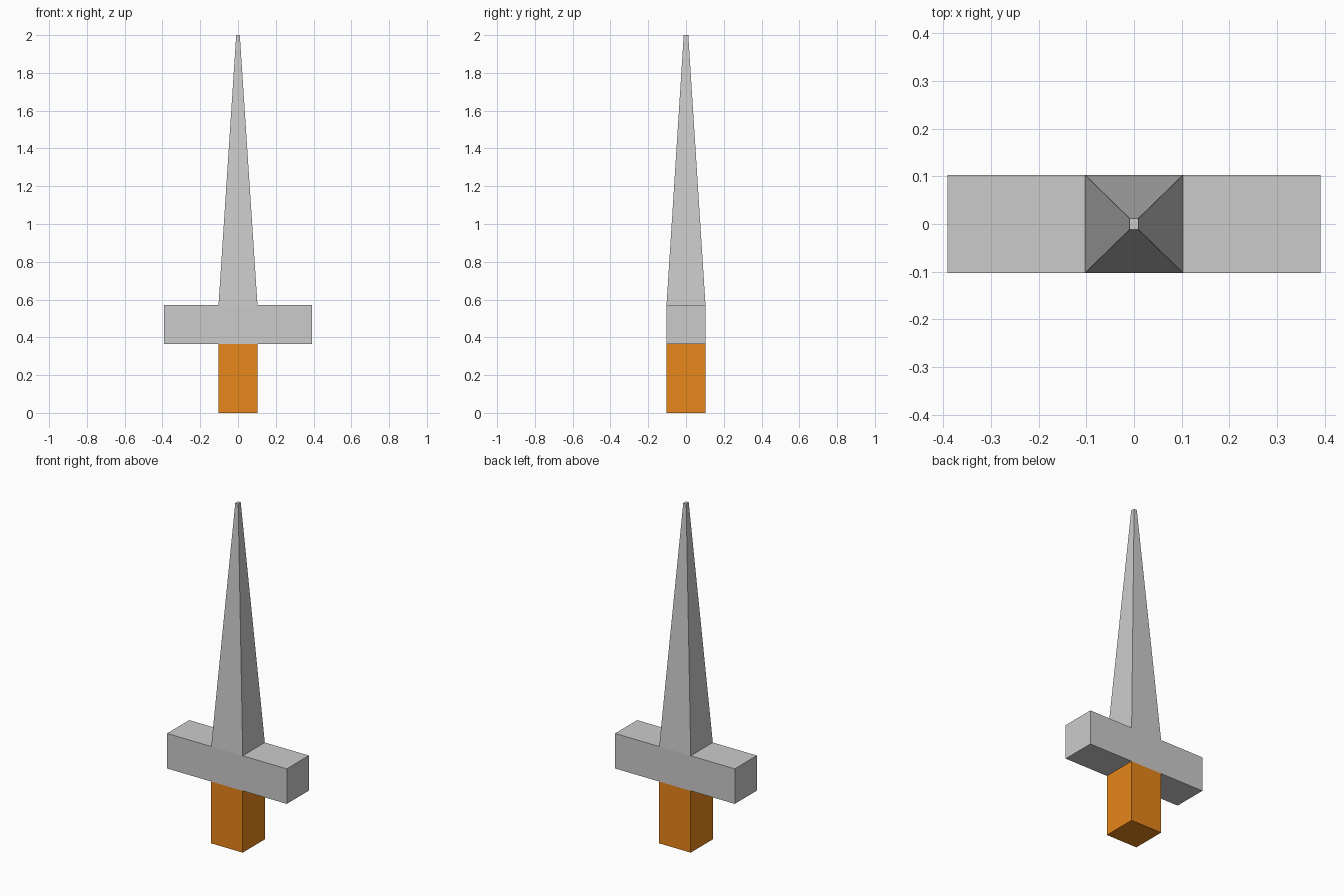
import bpy, bmesh
from mathutils import Vector

if "Cube" in bpy.data.objects:
    bpy.data.objects.remove(bpy.data.objects["Cube"])

R = 0.103                     # half width of the square core
Z_GUARD, Z_BLADE, Z_TIP = 0.365, 0.572, 2.0


def core_box(bm, z0, z1):
    """Square box of half width R between two heights."""
    verts = bmesh.ops.create_cube(bm, size=1)["verts"]
    bmesh.ops.scale(bm, vec=(2 * R, 2 * R, z1 - z0), verts=verts)
    bmesh.ops.translate(bm, vec=(0, 0, (z0 + z1) / 2), verts=verts)


def facing(bm, direction):
    """Face pointing most strongly along a direction."""
    bm.normal_update()
    return max(bm.faces, key=lambda f: f.normal.dot(Vector(direction)))


def extrude(bm, direction, distance):
    """Extrude the face on one side and return the new cap's vertices."""
    face = facing(bm, direction)
    cap = bmesh.ops.extrude_discrete_faces(bm, faces=[face])["faces"][0]
    bmesh.ops.translate(bm, vec=Vector(direction) * distance, verts=cap.verts)
    return cap.verts


def finish(bm, name):
    bmesh.ops.recalc_face_normals(bm, faces=bm.faces)
    mesh = bpy.data.meshes.new(name)
    bm.to_mesh(mesh)
    bm.free()
    obj = bpy.data.objects.new(name, mesh)
    bpy.context.collection.objects.link(obj)
    return obj


# Blade and crossguard: one continuous shell grown from the central block
bm = bmesh.new()
core_box(bm, Z_GUARD, Z_BLADE)
tip = extrude(bm, (0, 0, 1), Z_TIP - Z_BLADE)
for v in tip:
    v.co.x *= 0.0095 / R
    v.co.y *= 0.012 / R
for side in (-1, 1):
    extrude(bm, (side, 0, 0), 0.391 - R)
# Open the underside where the handle joins
bottom = min(bm.faces, key=lambda f: (round(f.calc_center_median().z, 4),
                                      abs(f.calc_center_median().x)))
bmesh.ops.delete(bm, geom=[bottom], context="FACES_ONLY")
finish(bm, "blade_and_crossguard")

# Handle: open at the top where it meets the guard
bm = bmesh.new()
core_box(bm, 0, Z_GUARD)
bmesh.ops.delete(bm, geom=[facing(bm, (0, 0, 1))], context="FACES_ONLY")
handle = finish(bm, "handle")

wood = bpy.data.materials.new("orange_wood")
wood.diffuse_color = (0.8, 0.24, 0.01, 1)
wood.use_nodes = True
wood.node_tree.nodes["Principled BSDF"].inputs["Base Color"].default_value = wood.diffuse_color
handle.data.materials.append(wood)
